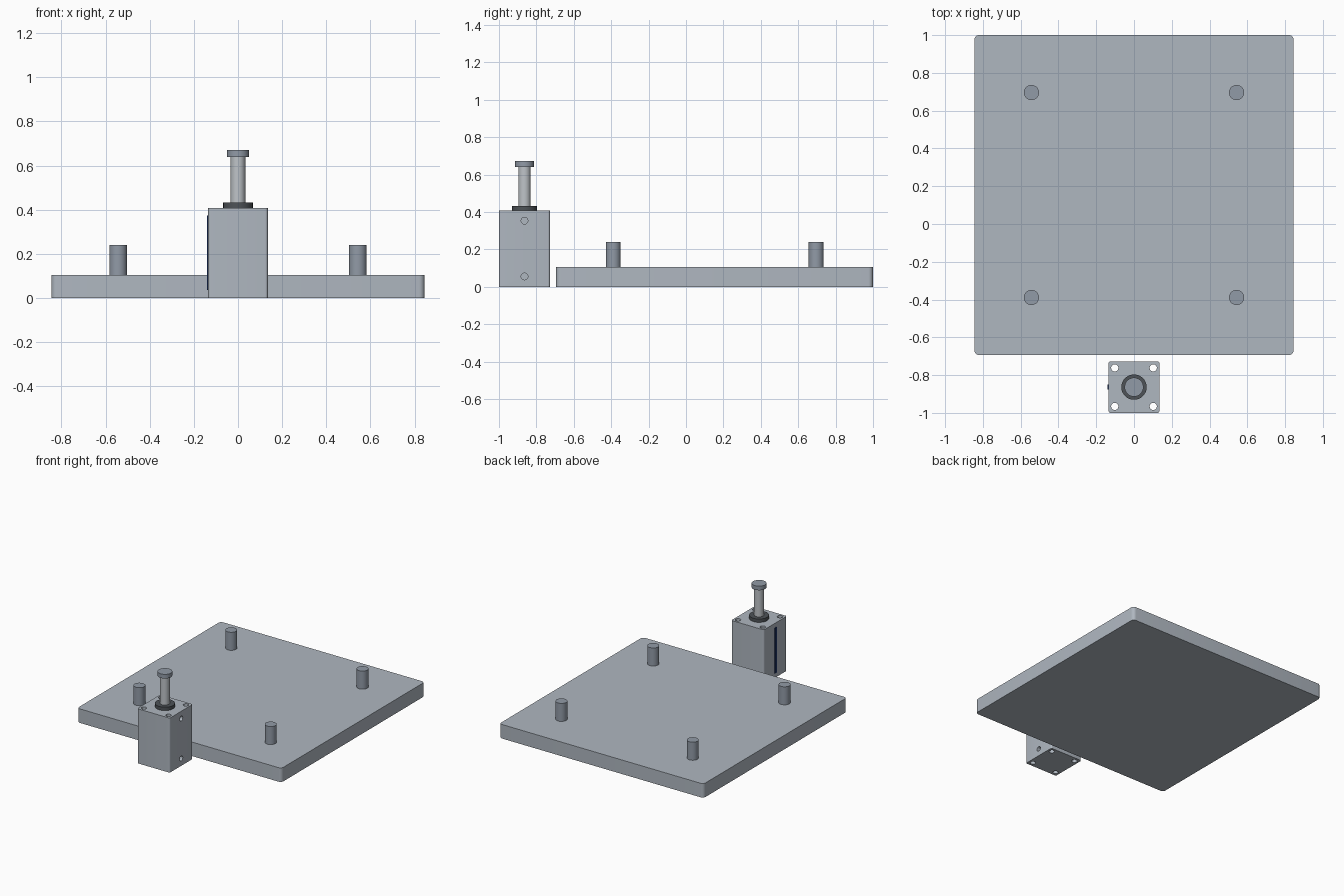
import bpy, bmesh, math

if "Cube" in bpy.data.objects:
    bpy.data.objects.remove(bpy.data.objects["Cube"])

CY = -0.8635  # actuator axis position in y


def material(name, color):
    m = bpy.data.materials.new(name)
    m.diffuse_color = (*color, 1)
    m.use_nodes = True
    m.node_tree.nodes["Principled BSDF"].inputs["Base Color"].default_value = m.diffuse_color
    return m


PLATE = material("blue_grey", (0.43, 0.475, 0.53))
PIN = material("steel_grey", (0.285, 0.325, 0.385))
ROD = material("bright_steel", (0.52, 0.55, 0.58))
COLLAR = material("dark_grey", (0.075, 0.085, 0.095))
STRIP = material("dark_blue", (0.01, 0.03, 0.12))


def rounded_block(name, mat, cx, cy, sx, sy, z0, z1, r):
    """Box with rounded vertical edges."""
    bm = bmesh.new()
    bmesh.ops.create_cube(bm, size=1)
    for v in bm.verts:
        v.co = (cx + v.co.x * sx, cy + v.co.y * sy, z0 + (v.co.z + 0.5) * (z1 - z0))
    if r:
        edges = [e for e in bm.edges if abs(e.verts[0].co.z - e.verts[1].co.z) > 1e-4]
        bmesh.ops.bevel(bm, geom=edges, offset=r, segments=6, profile=0.5, affect='EDGES')
    me = bpy.data.meshes.new(name)
    bm.to_mesh(me)
    bm.free()
    me.materials.append(mat)
    ob = bpy.data.objects.new(name, me)
    bpy.context.collection.objects.link(ob)
    return ob


def cylinder(name, mat, loc, r, depth, rot=(0, 0, 0)):
    bpy.ops.mesh.primitive_cylinder_add(vertices=48, radius=r, depth=depth, location=loc, rotation=rot)
    ob = bpy.context.object
    ob.name = name
    ob.data.materials.append(mat)
    smooth(ob)
    return ob


def upright(name, mat, x, y, r, z0, z1):
    return cylinder(name, mat, (x, y, (z0 + z1) / 2), r, z1 - z0)


def smooth(ob):
    bpy.ops.object.select_all(action='DESELECT')
    ob.select_set(True)
    bpy.context.view_layer.objects.active = ob
    bpy.ops.object.shade_smooth_by_angle(angle=math.radians(30))


def cut(ob, cutter):
    cutter.hide_render = True
    m = ob.modifiers.new("cut", 'BOOLEAN')
    m.operation, m.solver, m.object = 'DIFFERENCE', 'EXACT', cutter
    bpy.context.view_layer.objects.active = ob
    bpy.ops.object.modifier_apply(modifier=m.name)
    bpy.data.objects.remove(cutter, do_unlink=True)


# Base plate with four locating pins
smooth(rounded_block("base_plate", PLATE, 0, 0.153, 1.69, 1.694, 0, 0.105, 0.025))
for x in (-0.543, 0.543):
    for y in (-0.389, 0.696):
        upright("locating_pin", PIN, x, y, 0.04, 0.10, 0.24)

# Actuator body with corner bolt holes
body = rounded_block("actuator_body", PLATE, 0, CY, 0.27, 0.273, 0, 0.408, 0.012)
for x in (-0.102, 0.102):
    for y in (-0.102, 0.102):
        cut(body, upright("bolt_hole", PLATE, x, CY + y, 0.019, -0.1, 0.5))

# Two ports on the right side
for z in (0.055, 0.353):
    cut(body, cylinder("port_hole", PLATE, (0.135, CY, z), 0.018, 0.12, (0, math.pi / 2, 0)))
smooth(body)

# Sensor strip on the left side
rounded_block("sensor_strip", STRIP, -0.1325, CY, 0.015, 0.026, 0.036, 0.375, 0)

# Collar, rod and rod head
upright("rod_collar", COLLAR, 0, CY, 0.067, 0.40, 0.433)
upright("piston_rod", ROD, 0, CY, 0.033, 0.42, 0.645)
upright("rod_head", PIN, 0, CY, 0.05, 0.64, 0.671)
